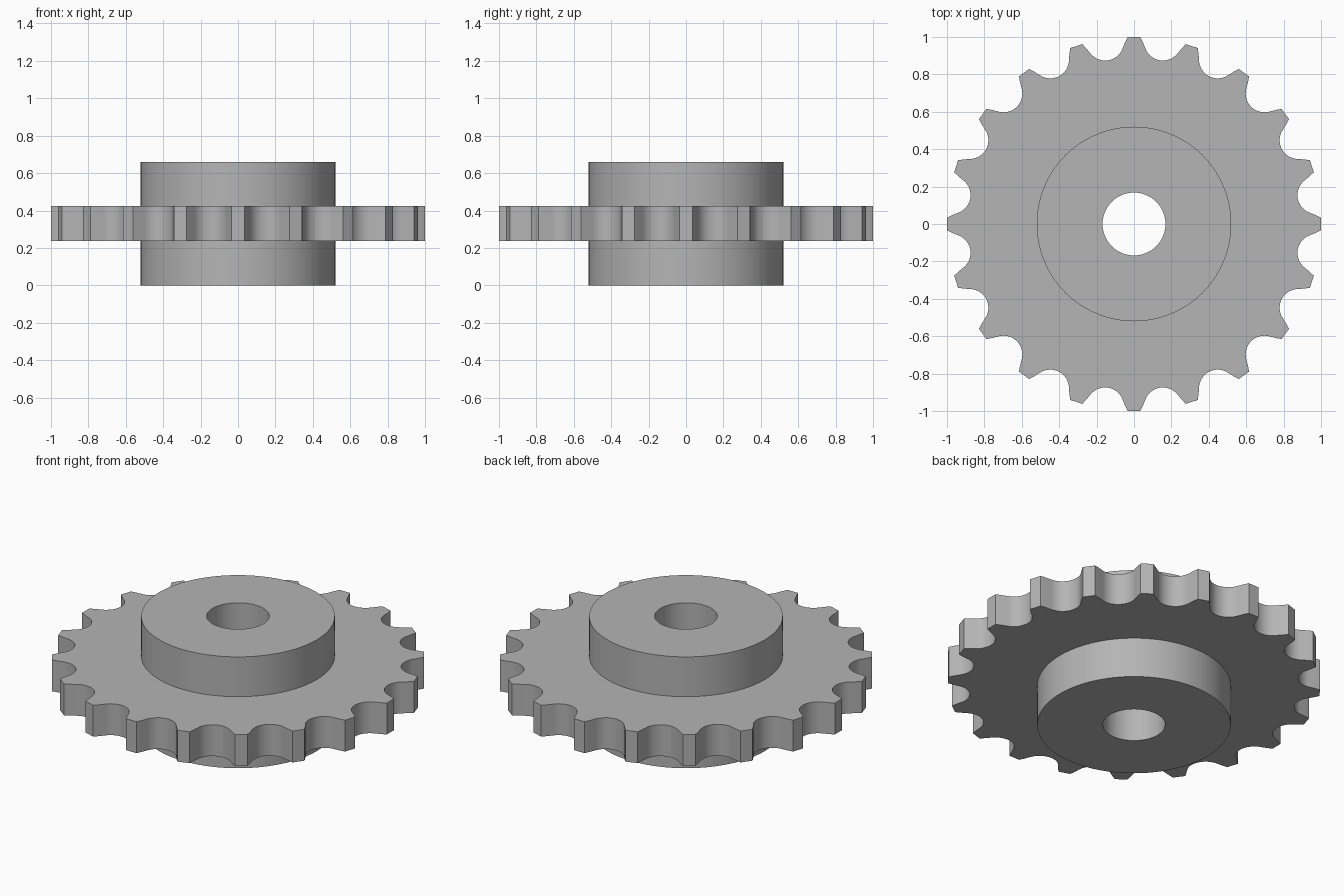
import bpy, bmesh
from math import sin, cos, pi, radians, atan2, hypot

if "Cube" in bpy.data.objects:
    bpy.data.objects.remove(bpy.data.objects["Cube"], do_unlink=True)

TEETH = 20
STEP = 2 * pi / TEETH
HUB_R, BORE_R, HEIGHT = 0.52, 0.168, 0.66
PLATE_Z0, PLATE_Z1 = 0.238, 0.424
ROLLER_R, ROLLER_C = 0.1, 0.986      # roller seat radius and its distance from the axis

steel = bpy.data.materials.new("steel_grey")
steel.use_nodes = True
GREY = (0.46, 0.46, 0.46, 1)
steel.diffuse_color = GREY
steel.node_tree.nodes["Principled BSDF"].inputs["Base Color"].default_value = GREY


def ring_solid(name, rings):
    """Join matching loops of points into a closed ring-shaped solid."""
    bm = bmesh.new()
    loops = [[bm.verts.new((r * cos(a), r * sin(a), z)) for a, r in outline]
             for outline, z in rings]
    n = len(loops[0])
    for k, loop in enumerate(loops):
        following = loops[(k + 1) % len(loops)]
        for i in range(n):
            j = (i + 1) % n
            bm.faces.new((loop[i], loop[j], following[j], following[i]))
    bmesh.ops.recalc_face_normals(bm, faces=bm.faces)
    mesh = bpy.data.meshes.new(name)
    bm.to_mesh(mesh)
    bm.free()
    mesh.materials.append(steel)
    obj = bpy.data.objects.new(name, mesh)
    bpy.context.collection.objects.link(obj)
    bpy.ops.object.select_all(action="DESELECT")
    obj.select_set(True)
    bpy.context.view_layer.objects.active = obj
    bpy.ops.object.shade_smooth_by_angle(angle=radians(22))


def circle(radius, n=120):
    return [(2 * pi * i / n, radius) for i in range(n)]


# One tooth pitch as (angle, radius): half tip and flank, roller seat, flank and half tip
flank = [(atan2(t, r), hypot(t, r)) for t, r in ((0.034, 1.0), (0.049, 0.968))]
seat = []
for i in range(17):
    a = radians(-60 + 7.5 * i)
    t, r = ROLLER_R * sin(a), ROLLER_C - ROLLER_R * cos(a)
    seat.append((STEP / 2 + atan2(t, r), hypot(t, r)))
pitch = flank + seat + [(STEP - a, r) for a, r in reversed(flank)]
teeth = [(a + k * STEP, r) for k in range(TEETH) for a, r in pitch]
# The inner edge is tucked just inside the hub
inner = [(a, HUB_R - 0.004) for a, r in teeth]

ring_solid("toothed_plate", [(inner, PLATE_Z0), (teeth, PLATE_Z0),
                             (teeth, PLATE_Z1), (inner, PLATE_Z1)])

# Hub with a through bore
ring_solid("hub", [(circle(BORE_R), 0), (circle(HUB_R), 0),
                   (circle(HUB_R), HEIGHT), (circle(BORE_R), HEIGHT)])
